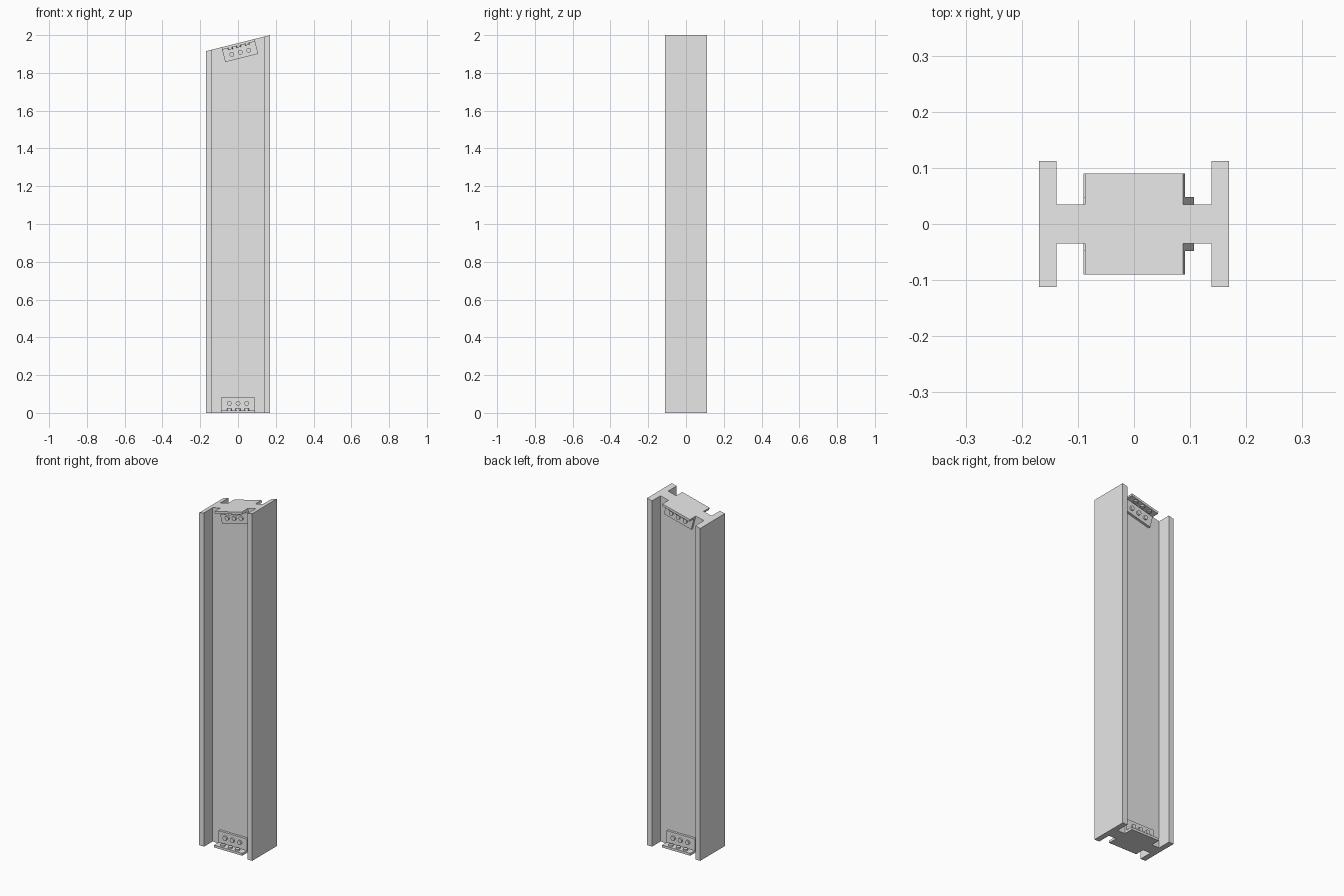
import bpy, bmesh, math
from mathutils import Matrix, Vector

cube = bpy.data.objects.get("Cube")
if cube:
    bpy.data.objects.remove(cube, do_unlink=True)

steel = bpy.data.materials.new("grey steel")
steel.use_nodes = True
steel.diffuse_color = (0.8, 0.8, 0.8, 1)
steel.node_tree.nodes["Principled BSDF"].inputs["Base Color"].default_value = (0.8, 0.8, 0.8, 1)

# Main sizes
HALF_W, FLANGE_IN, HALF_D, WEB = 0.169, 0.138, 0.112, 0.035
TOP_MID, SLOPE = 1.9575, 0.25
LEG_END, THICK, LEG_H, HALF_L = 0.09, 0.0135, 0.081, 0.09
BOLT_R, BOLT_H = 0.0125, 0.009


def finish(bm, name):
    bmesh.ops.recalc_face_normals(bm, faces=bm.faces)
    mesh = bpy.data.meshes.new(name)
    bm.to_mesh(mesh)
    bm.free()
    mesh.materials.append(steel)
    obj = bpy.data.objects.new(name, mesh)
    bpy.context.collection.objects.link(obj)
    return obj


def prism(bm, points, direction):
    """Extrude a closed profile; return the vertices of the far end."""
    face = bm.faces.new([bm.verts.new(p) for p in points])
    far = bmesh.ops.extrude_face_region(bm, geom=[face])["geom"]
    verts = [v for v in far if isinstance(v, bmesh.types.BMVert)]
    bmesh.ops.translate(bm, verts=verts, vec=direction)
    return verts


# H-section column with a sloping top
quarter = [(HALF_W, HALF_D), (FLANGE_IN, HALF_D), (FLANGE_IN, WEB)]
profile = [(x, y) for x, y in quarter]
profile += [(-x, y) for x, y in reversed(quarter)]
profile += [(-x, -y) for x, y in quarter]
profile += [(x, -y) for x, y in reversed(quarter)]
bm = bmesh.new()
for v in prism(bm, [(x, y, 0) for x, y in profile], (0, 0, 1)):
    v.co.z = TOP_MID + SLOPE * v.co.x
finish(bm, "column")


def add_bolt(bm, place, location, axis):
    turn = Vector((0, 0, 1)).rotation_difference(Vector(axis)).to_matrix().to_4x4()
    bmesh.ops.create_cone(bm, cap_ends=True, segments=16, radius1=BOLT_R, radius2=BOLT_R,
                          depth=BOLT_H, matrix=place @ Matrix.Translation(location) @ turn)


def add_cleat(name, place):
    # L-shaped bracket against the web
    bm = bmesh.new()
    step = WEB + THICK
    ell = [(WEB, 0), (LEG_END, 0), (LEG_END, THICK), (step, THICK), (step, LEG_H), (WEB, LEG_H)]
    prism(bm, [(-HALF_L, y, z) for y, z in ell], (2 * HALF_L, 0, 0))
    bm.transform(place)
    finish(bm, name + "_bracket")
    # Three bolt heads on each leg
    bm = bmesh.new()
    for x in (-0.046, 0, 0.046):
        add_bolt(bm, place, (x, step + BOLT_H / 2, 0.05), (0, 1, 0))
        add_bolt(bm, place, (x, 0.071, THICK + BOLT_H / 2), (0, 0, 1))
    bolts = finish(bm, name + "_bolts")
    bpy.ops.object.select_all(action='DESELECT')
    bolts.select_set(True)
    bpy.context.view_layer.objects.active = bolts
    bpy.ops.object.shade_smooth_by_angle(angle=math.radians(40))


# Brackets at both ends, on both sides of the web
tilt = (Matrix.Translation((0, 0, TOP_MID)) @ Matrix.Rotation(-math.atan(SLOPE), 4, 'Y')
        @ Matrix.Diagonal((1, 1, -1, 1)))
for side, sign in (("front", -1), ("back", 1)):
    flip = Matrix.Diagonal((1, sign, 1, 1))
    add_cleat("base_" + side, flip)
    add_cleat("top_" + side, tilt @ flip)
